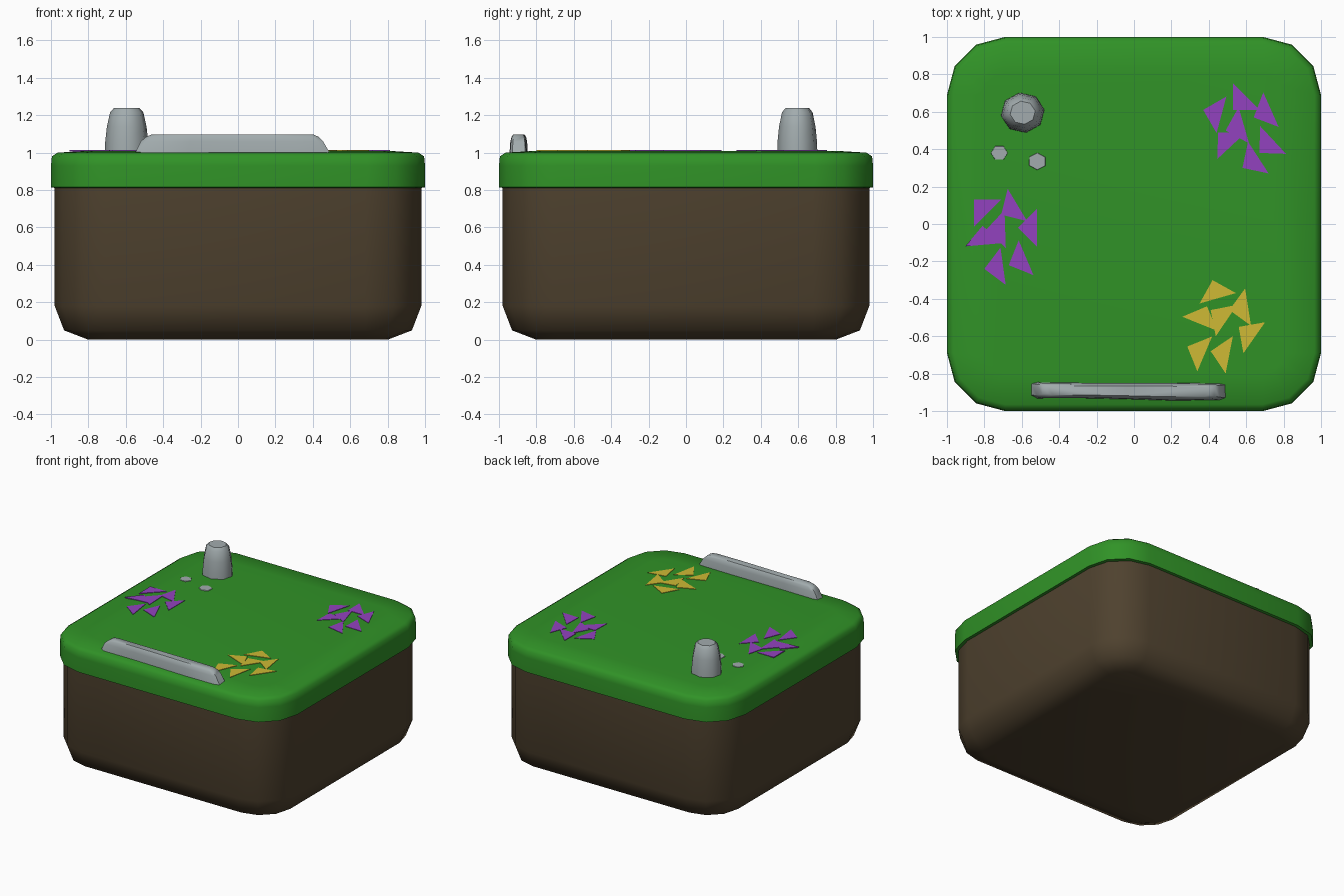
import bpy, math

if "Cube" in bpy.data.objects:
    bpy.data.objects.remove(bpy.data.objects["Cube"])


def material(name, rgb):
    m = bpy.data.materials.new(name)
    m.diffuse_color = (*rgb, 1)
    m.use_nodes = True
    m.node_tree.nodes["Principled BSDF"].inputs["Base Color"].default_value = m.diffuse_color
    return m


GREEN = material("grass green", (0.030, 0.290, 0.020))
BROWN = material("soil brown", (0.078, 0.054, 0.028))
GREY = material("stone grey", (0.36, 0.41, 0.42))
PURPLE = material("petal purple", (0.29, 0.055, 0.52))
YELLOW = material("petal yellow", (0.62, 0.49, 0.035))


def make(name, verts, faces, mat, smooth=None):
    me = bpy.data.meshes.new(name)
    me.from_pydata(verts, [], faces)
    me.materials.append(mat)
    ob = bpy.data.objects.new(name, me)
    bpy.context.collection.objects.link(ob)
    if smooth:
        bpy.ops.object.select_all(action='DESELECT')
        ob.select_set(True)
        bpy.context.view_layer.objects.active = ob
        bpy.ops.object.shade_smooth_by_angle(angle=math.radians(smooth))
    return ob


def loft(name, rings, mat, smooth=None):
    """Skin a stack of equal counter-clockwise rings, capped at both ends."""
    n = len(rings[0])
    verts = [v for r in rings for v in r]
    faces = [(k * n + i, k * n + (i + 1) % n, (k + 1) * n + (i + 1) % n, (k + 1) * n + i)
             for k in range(len(rings) - 1) for i in range(n)]
    faces.append(tuple(reversed(range(n))))
    faces.append(tuple(range(len(verts) - n, len(verts))))
    return make(name, verts, faces, mat, smooth)


def rounded_square(half, z, full=1.0, radius=0.31, steps=3):
    r = radius - (full - half)
    c = half - r
    return [(sx * c + r * math.cos(a), sy * c + r * math.sin(a), z)
            for q, (sx, sy) in enumerate(((1, 1), (-1, 1), (-1, -1), (1, -1)))
            for a in [math.radians(90 * (q + i / steps)) for i in range(steps + 1)]]


# Soil block with rounded bottom edge, and the grass slab over it
loft("soil_block", [rounded_square(h, z, 0.98, 0.30) for h, z in
     ((0.80, 0.0), (0.93, 0.05), (0.98, 0.18), (0.98, 0.83))], BROWN, 50)
loft("grass_top", [rounded_square(h, z) for h, z in
     ((0.97, 0.81), (1.0, 0.815), (1.0, 0.93), (0.995, 0.98), (0.965, 1.0), (0.80, 1.01))],
     GREEN, 50)


def stone(name, x, y, profile, sides, turn=0.0):
    rings = [[(x + r * math.cos(turn + math.tau * i / sides),
               y + r * 0.92 * math.sin(turn + math.tau * i / sides), z)
              for i in range(sides)] for r, z in profile]
    return loft(name, rings, GREY, 50)


# Standing stone and two pebbles
stone("standing_stone", -0.595, 0.595,
      ((0.118, 1.0), (0.116, 1.06), (0.107, 1.14), (0.09, 1.215), (0.068, 1.24)), 8, 0.15)
stone("pebble_left", -0.72, 0.38, ((0.048, 1.0), (0.044, 1.014)), 6)
stone("pebble_right", -0.517, 0.335, ((0.055, 1.0), (0.048, 1.014)), 6, 0.5)


# Low stone kerb along the front: sloped ends, slightly wavy sides
def kerb_ring(x0, x1, half, z):
    xs = [x0 + (x1 - x0) * t for t in (0, 0.03, 0.27, 0.5, 0.73, 0.97, 1)]
    w = [0.6, 0.95, 0.9, 0.97, 1.08, 0.97, 0.7]
    mid = [-0.892 - 0.008 * (x + 0.03) for x in xs]
    front = [(x, m - half * k, z) for x, m, k in zip(xs, mid, w)]
    back = [(x, m + half * (k * 0.5 + 0.45), z) for x, m, k in zip(xs, mid, w)]
    return front + back[::-1]


loft("stone_kerb", [kerb_ring(*r) for r in
     ((-0.55, 0.49, 0.046, 1.0), (-0.52, 0.455, 0.042, 1.06),
      (-0.49, 0.43, 0.036, 1.085), (-0.46, 0.40, 0.027, 1.098))], GREY, 50)


# Flower patches: flat right-angled petals given as corner x, corner y, heading
def flower_patch(name, petals, mat):
    verts, faces = [], []
    for x, y, deg in petals:
        a, b = math.radians(deg - 45), math.radians(deg + 45)
        pts = [(x, y), (x + 0.143 * math.cos(a), y + 0.143 * math.sin(a)),
               (x + 0.143 * math.cos(b), y + 0.143 * math.sin(b))]
        s = len(verts)
        verts += [(px, py, z) for z in (1.006, 1.0135) for px, py in pts]
        faces += [(s + 2, s + 1, s), (s + 3, s + 4, s + 5)]
        faces += [(s + i, s + (i + 1) % 3, s + 3 + (i + 1) % 3, s + 3 + i) for i in range(3)]
    make(name, verts, faces, mat)


flower_patch("purple_flowers_back", (
    (0.37, 0.61, -15), (0.53, 0.61, 45), (0.64, 0.57, 24), (0.49, 0.50, 16),
    (0.45, 0.49, -47), (0.67, 0.38, 43), (0.58, 0.30, 33)), PURPLE)
flower_patch("purple_flowers_left", (
    (-0.855, 0.13, -45), (-0.71, 0.05, 31), (-0.62, -0.02, 0), (-0.79, -0.03, 2),
    (-0.81, -0.01, -85), (-0.80, -0.24, 8), (-0.67, -0.22, 23)), PURPLE)
flower_patch("yellow_flowers", (
    (0.42, -0.30, -74), (0.51, -0.46, 9), (0.39, -0.44, -112), (0.41, -0.46, -34),
    (0.56, -0.55, -35), (0.285, -0.655, -23), (0.41, -0.68, -11)), YELLOW)
